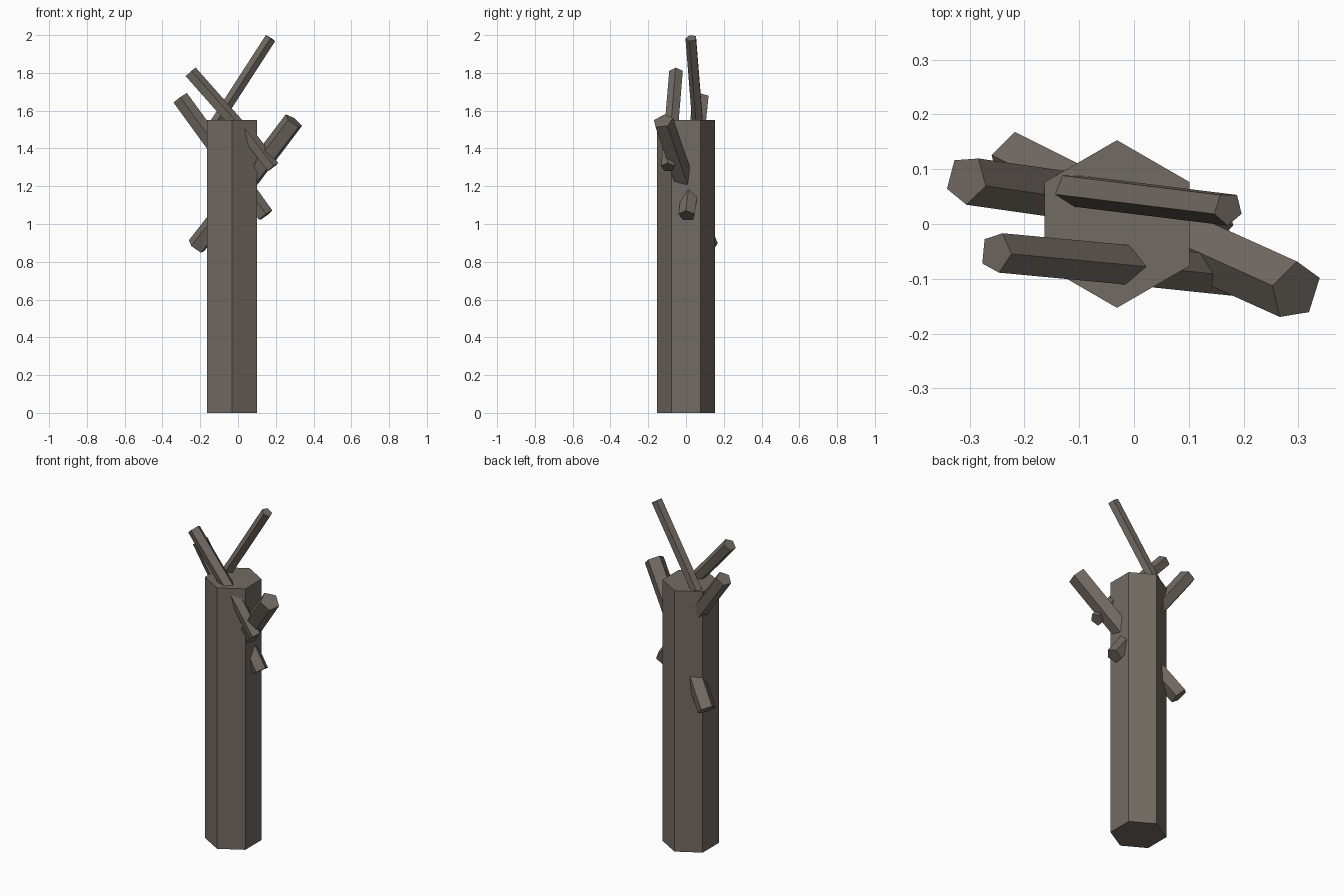
import bpy, math
from mathutils import Vector

if "Cube" in bpy.data.objects:
    bpy.data.objects.remove(bpy.data.objects["Cube"])

bark = bpy.data.materials.new("bark")
bark.diffuse_color = (0.17, 0.145, 0.125, 1)
bark.use_nodes = True
bark.node_tree.nodes["Principled BSDF"].inputs["Base Color"].default_value = bark.diffuse_color


def prism(name, start, end, radius, sides, spin, u=None):
    """Flat-sided rod from start to end; spin turns the section about its axis."""
    a, b = Vector(start), Vector(end)
    d = (b - a).normalized()
    u = Vector(u) if u else Vector((0, 0, 1)).cross(d).normalized()
    v = d.cross(u)
    ring = []
    for i in range(sides):
        t = math.radians(spin) + 2 * math.pi * i / sides
        ring.append(radius * (math.cos(t) * u + math.sin(t) * v))
    verts = [a + p for p in ring] + [b + p for p in ring]
    faces = [tuple(reversed(range(sides))), tuple(range(sides, 2 * sides))]
    for i in range(sides):
        j = (i + 1) % sides
        faces.append((i, j, sides + j, sides + i))
    mesh = bpy.data.meshes.new(name)
    mesh.from_pydata(verts, [], faces)
    mesh.materials.append(bark)
    obj = bpy.data.objects.new(name, mesh)
    bpy.context.collection.objects.link(obj)
    return obj


# Hexagonal trunk with a corner facing front
prism("trunk", (-0.031, 0, 0), (-0.031, 0, 1.55), 0.153, 6, 30, (1, 0, 0))

# Pentagonal broken branches: name, buried start, free tip, radius, spin
branches = [
    ("tall_top_branch", (-0.128, 0.065, 1.52), (0.172, 0.028, 1.984), 0.031, 42),
    ("left_top_branch", (0.025, -0.078, 1.49), (-0.252, -0.052, 1.803), 0.038, 18),
    ("left_back_branch", (-0.09, 0.05, 1.37), (-0.306, 0.081, 1.667), 0.046, 10),
    ("left_low_stub", (-0.06, 0.038, 1.085), (-0.22, 0.118, 0.88), 0.053, 6),
    ("right_branch", (0.06, -0.016, 1.235), (0.295, -0.122, 1.545), 0.056, 27),
    ("right_front_twig", (0.03, -0.079, 1.5), (0.183, -0.095, 1.30), 0.038, 18),
    ("right_low_stub", (0.03, 0.027, 1.205), (0.145, 0.005, 1.045), 0.046, 18),
]
for name, start, tip, radius, spin in branches:
    prism(name, start, tip, radius, 5, spin)
